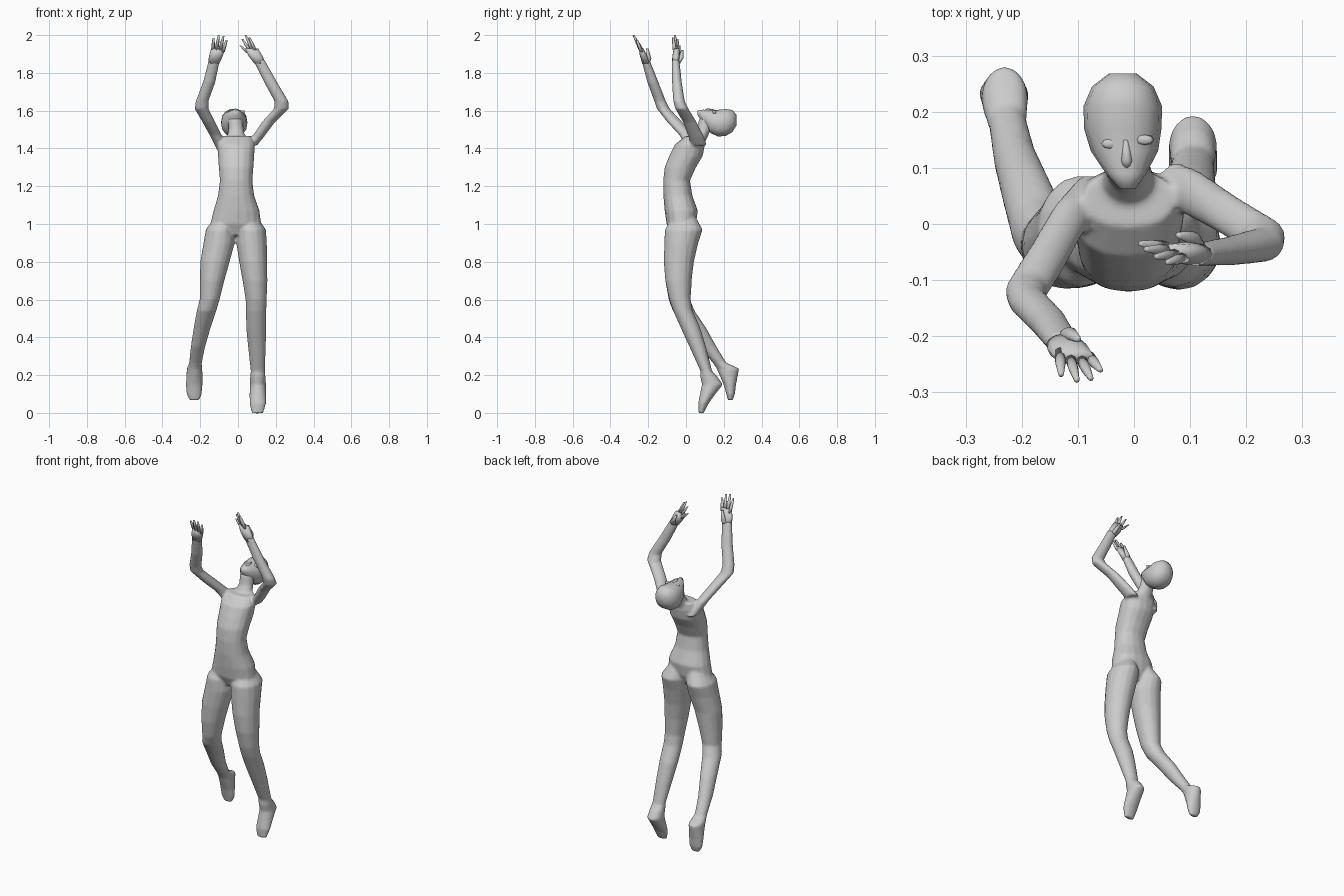
import bpy, bmesh, math


def loft(bm, slices, n=16, axis='z', power=1.0):
    """Closed skin through elliptical slices (cx, cy, cz, r1, r2) square to an axis."""
    rings = []
    for cx, cy, cz, r1, r2 in slices:
        ring = []
        for i in range(n):
            a = 2 * math.pi * i / n
            c, s = math.cos(a), math.sin(a)
            c = math.copysign(abs(c) ** power, c) * r1
            s = math.copysign(abs(s) ** power, s) * r2
            ring.append(bm.verts.new((cx + c, cy + s, cz) if axis == 'z' else (cx + c, cy, cz + s)))
        rings.append(ring)
    for a, b in zip(rings, rings[1:]):
        for i in range(n):
            j = (i + 1) % n
            bm.faces.new((a[i], a[j], b[j], b[i]))
    bm.faces.new(rings[0][::-1])
    bm.faces.new(rings[-1])


def finish(bm, name):
    bmesh.ops.recalc_face_normals(bm, faces=bm.faces[:])
    me = bpy.data.meshes.new(name)
    bm.to_mesh(me)
    bm.free()
    for p in me.polygons:
        p.use_smooth = True
    ob = bpy.data.objects.new(name, me)
    bpy.context.collection.objects.link(ob)
    return ob


# Body: torso, neck, legs and arms fused into one skin
body = bmesh.new()
torso = [(-.015, -.025, .94, .04, .05), (-.012, -.025, 1.0, .135, .078), (-.008, -.025, 1.07, .122, .088),
         (-.01, -.043, 1.15, .096, .077), (-.01, -.05, 1.23, .086, .071), (-.01, -.03, 1.30, .092, .083),
         (-.01, 0, 1.36, .096, .089), (-.01, .02, 1.42, .10, .08), (-.01, .045, 1.465, .082, .05)]
loft(body, torso, power=.9)
neck = [(-.01, .055, 1.43, .055, .045), (-.01, .095, 1.50, .04, .038), (-.015, .115, 1.56, .04, .045)]
loft(body, neck)
leg_r = [(-.07, -.01, 1.04, .05, .06), (-.095, -.012, .97, .076, .1), (-.10, -.025, .90, .083, .09),
         (-.122, -.038, .8, .078, .078), (-.137, -.04, .7, .065, .07), (-.15, -.035, .6, .053, .057),
         (-.167, -.012, .54, .052, .058), (-.19, .052, .45, .045, .055), (-.212, .115, .35, .038, .047),
         (-.225, .178, .265, .034, .036), (-.23, .222, .235, .041, .06), (-.232, .232, .15, .044, .033),
         (-.232, .236, .1, .041, .023), (-.23, .235, .067, .026, .013)]
leg_l = [(.05, -.01, 1.04, .05, .06), (.068, -.012, .97, .08, .1), (.072, -.025, .9, .081, .09),
         (.08, -.038, .8, .074, .08), (.09, -.04, .7, .066, .07), (.096, -.032, .6, .056, .057),
         (.096, -.016, .54, .054, .052), (.096, .024, .45, .053, .052), (.1, .062, .35, .047, .044),
         (.105, .108, .22, .038, .031), (.105, .122, .19, .041, .046), (.105, .14, .15, .043, .056),
         (.105, .115, .1, .044, .041), (.105, .092, .05, .044, .028), (.103, .08, -.002, .031, .013)]
arm_r = [(-.08, .05, 1.39, .03, .04), (-.118, .005, 1.47, .032, .04), (-.155, -.06, 1.54, .034, .04),
         (-.193, -.12, 1.61, .037, .034), (-.19, -.137, 1.65, .034, .031), (-.153, -.175, 1.75, .033, .03),
         (-.125, -.215, 1.87, .03, .022)]
arm_l = [(.07, .07, 1.415, .03, .042), (.105, .055, 1.46, .032, .042), (.162, .02, 1.54, .035, .036),
         (.23, -.022, 1.61, .04, .035), (.23, -.037, 1.65, .037, .031), (.173, -.048, 1.75, .035, .026),
         (.11, -.055, 1.87, .031, .02)]
for limb in (leg_r, leg_l, arm_r, arm_l):
    loft(body, limb)
body = finish(body, "body")
rm = body.modifiers.new("fuse", 'REMESH')
rm.mode = 'VOXEL'
rm.voxel_size = .007
rm.use_smooth_shade = True
sm = body.modifiers.new("soften", 'SMOOTH')
sm.factor = .5
sm.iterations = 4


# Hands: palm, four fingers and a thumb each
def hand(name, palm, bases, tips, thumb):
    bm = bmesh.new()
    loft(bm, palm, 12)
    for b, t in zip(bases, tips):
        mid = [(p + q) / 2 for p, q in zip(b, t)]
        loft(bm, [(*b, .010, .010), (*mid, .009, .009), (*t, .005, .005)], 8)
    loft(bm, thumb, 8)
    finish(bm, name)


hand("right_hand",
     [(-.128, -.21, 1.85, .029, .022), (-.117, -.224, 1.89, .037, .02), (-.105, -.238, 1.93, .036, .012)],
     [(-.132, -.23, 1.915), (-.114, -.238, 1.92), (-.095, -.24, 1.92), (-.08, -.236, 1.91)],
     [(-.13, -.268, 1.985), (-.102, -.278, 2.0), (-.077, -.275, 1.995), (-.06, -.26, 1.975)],
     [(-.125, -.205, 1.85, .016, .012), (-.115, -.195, 1.875, .014, .012), (-.1, -.205, 1.93, .006, .006)])
hand("left_hand",
     [(.117, -.055, 1.85, .031, .02), (.092, -.052, 1.89, .037, .02), (.072, -.05, 1.93, .034, .015)],
     [(.055, -.04, 1.905), (.065, -.046, 1.915), (.077, -.054, 1.92), (.09, -.06, 1.92)],
     [(.012, -.035, 1.945), (.022, -.045, 1.98), (.04, -.058, 2.0), (.06, -.068, 1.988)],
     [(.115, -.045, 1.85, .016, .014), (.105, -.025, 1.88, .014, .012), (.08, -.02, 1.92, .006, .006)])

# Head tipped back, face upward, lofted from chin to crown
head = bmesh.new()
loft(head, [(-.012, .062, 1.588, .014, .012), (-.014, .09, 1.568, .036, .038), (-.017, .13, 1.542, .06, .062),
            (-.02, .17, 1.534, .069, .072), (-.02, .21, 1.537, .07, .073), (-.02, .245, 1.545, .055, .06),
            (-.02, .268, 1.55, .025, .028)], 14, 'y', .88)
head = finish(head, "head")

# Nose ridge and eyes
nose = bmesh.new()
loft(nose, [(-.013, .10, 1.596, .007, .009), (-.013, .112, 1.6, .011, .013), (-.015, .15, 1.597, .005, .009)], 8, 'y')
finish(nose, "nose")
for side, x, y in (("right", -.042, .143), ("left", .019, .15)):
    bm = bmesh.new()
    loft(bm, [(x, y, 1.585, .017, .010), (x, y, 1.599, .016, .009), (x, y, 1.602, .010, .005)], 8)
    finish(bm, side + "_eye")
